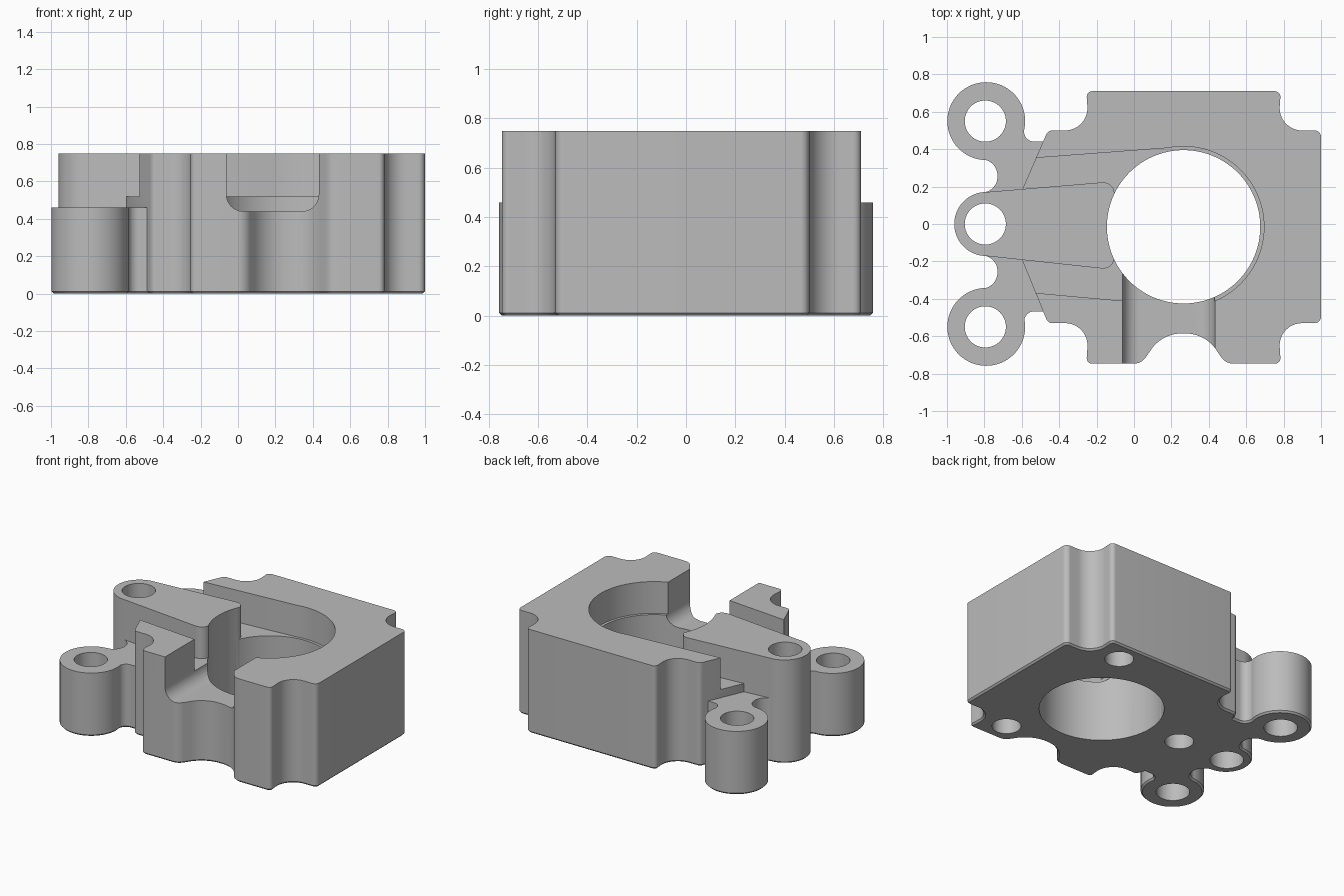
import bpy, bmesh, math
from mathutils import Vector, Matrix

if "Cube" in bpy.data.objects:
    bpy.data.objects.remove(bpy.data.objects["Cube"])

metal = bpy.data.materials.new("light grey metal")
metal.use_nodes = True
grey = (0.5, 0.5, 0.5, 1)
metal.diffuse_color = grey
metal.node_tree.nodes["Principled BSDF"].inputs["Base Color"].default_value = grey

TOP, WEB_TOP, FLOOR, CHAMFER = 0.75, 0.46, 0.52, 0.012
BORE = (0.265, -0.015)


def rounded(corners):
    """Closed outline from (x, y, fillet radius) corners."""
    out, n = [], len(corners)
    for i, (x, y, r) in enumerate(corners):
        p = Vector((x, y))
        if not r:
            out.append(p)
            continue
        a = (Vector(corners[i - 1][:2]) - p).normalized()
        b = (Vector(corners[(i + 1) % n][:2]) - p).normalized()
        half = a.angle(b) / 2
        centre = p + (a + b).normalized() * (r / math.sin(half))
        t = r / math.tan(half)
        start, end = p + a * t - centre, p + b * t - centre
        sweep = end.angle_signed(start)
        for k in range(13):
            out.append(centre + Matrix.Rotation(sweep * k / 12, 2) @ start)
    return out


def circle(cx, cy, r, n=96):
    return [Vector((cx + r * math.cos(2 * math.pi * i / n),
                    cy + r * math.sin(2 * math.pi * i / n))) for i in range(n)]


def prism(name, outline, z0, z1, chamfer=0):
    """Extrude an outline, optionally chamfering its bottom rim."""
    bm = bmesh.new()
    base = bm.faces.new([bm.verts.new((p.x, p.y, z0 + chamfer)) for p in outline])
    bm.normal_update()
    if base.normal.z > 0:
        base.normal_flip()
    ext = bmesh.ops.extrude_face_region(bm, geom=[base], use_keep_orig=True)
    for v in (g for g in ext["geom"] if isinstance(g, bmesh.types.BMVert)):
        v.co.z = z1
    bmesh.ops.recalc_face_normals(bm, faces=bm.faces)
    if chamfer:
        bm.normal_update()
        low = min(bm.faces, key=lambda f: f.calc_center_median().z)
        bmesh.ops.inset_individual(bm, faces=[low], thickness=chamfer,
                                   depth=chamfer, use_even_offset=True)
    mesh = bpy.data.meshes.new(name)
    bm.to_mesh(mesh)
    bm.free()
    obj = bpy.data.objects.new(name, mesh)
    bpy.context.collection.objects.link(obj)
    mesh.materials.append(metal)
    return obj


def combine(target, tool, operation):
    """Apply a boolean and discard the tool."""
    mod = target.modifiers.new("boolean", "BOOLEAN")
    mod.object, mod.operation, mod.solver = tool, operation, "EXACT"
    bpy.context.view_layer.update()
    deps = bpy.context.evaluated_depsgraph_get()
    mesh = bpy.data.meshes.new_from_object(target.evaluated_get(deps))
    target.modifiers.clear()
    target.data = mesh
    bpy.data.objects.remove(tool)


# Main block with corner scallops and the front hollow
housing = prism("housing", rounded([
    (0.04, -0.747, 0.08), (0.15, -0.585, 0.2), (0.38, -0.585, 0.2), (0.49, -0.747, 0.08),
    (0.785, -0.747, 0.03), (0.77, -0.53, 0.12), (1, -0.53, 0.035),
    (1, 0.5, 0.035), (0.77, 0.5, 0.12), (0.785, 0.71, 0.03),
    (-0.255, 0.71, 0.03), (-0.24, 0.5, 0.12), (-0.46, 0.5, 0.035), (-0.595, 0.19, 0),
    (-0.595, -0.2, 0), (-0.46, -0.53, 0.035), (-0.24, -0.53, 0.12), (-0.255, -0.747, 0.03),
]), 0, TOP, CHAMFER)

# Round recess with a tapered slot opening to the right-hand lugs
recess = prism("recess", circle(*BORE, 0.43), FLOOR, 1)
slot = prism("slot", rounded([(-0.9, 0.325, 0), (0.265, 0.413, 0),
                              (0.265, -0.44, 0), (-0.9, -0.335, 0)]), FLOOR, 1)
combine(housing, recess, "DIFFERENCE")
combine(housing, slot, "DIFFERENCE")

# Round-bottomed window through the front wall
window = prism("window", rounded([(-0.062, 0.44, 0.09), (0.432, 0.44, 0.09),
                                  (0.432, 1, 0), (-0.062, 1, 0)]), 0.2, 1)
window.data.transform(Matrix.Rotation(math.pi / 2, 4, "X"))
combine(housing, window, "DIFFERENCE")

# Tall wedge arm with its end boss
arm = prism("arm", rounded([(-0.8, 0.17, 0), (-0.105, 0.228, 0.06),
                            (-0.105, -0.245, 0.06), (-0.8, -0.17, 0)]), 0, TOP, CHAMFER)
combine(housing, arm, "UNION")
combine(housing, prism("arm_boss", circle(-0.79, 0, 0.171), 0, TOP, CHAMFER), "UNION")

# Low outer lugs, joined to the arm and block by scalloped webs
for side, gap in ((1, 0.44), (-1, 0.467)):
    web = prism("web", rounded([(x, y * side, r) for x, y, r in (
        (-0.7, 0.58, 0), (-0.588, 0.55, 0), (-0.588, gap, 0.055), (-0.44, gap, 0),
        (-0.4, 0.1, 0), (-0.8, 0.1, 0), (-0.82, 0.168, 0),
        (-0.73, 0.168, 0.085), (-0.73, 0.345, 0.085), (-0.82, 0.345, 0), (-0.85, 0.5, 0))]),
        0, WEB_TOP, CHAMFER)
    combine(housing, web, "UNION")
    lug = prism("lug", circle(-0.79, 0.55 * side, 0.208), 0, WEB_TOP, CHAMFER)
    combine(housing, lug, "UNION")

# Main bore and lug holes
combine(housing, prism("bore", circle(*BORE, 0.41), -1, 1), "DIFFERENCE")
for y in (-0.55, 0, 0.55):
    combine(housing, prism("lug_hole", circle(-0.795, y, 0.11, 64), -1, 1), "DIFFERENCE")

# Blind fixing holes spaced evenly round the bore, from below
for k in range(3):
    a = math.pi / 3 + k * math.tau / 3
    hole = circle(BORE[0] + 0.665 * math.cos(a), BORE[1] + 0.665 * math.sin(a), 0.095, 64)
    combine(housing, prism("fixing_hole", hole, -1, 0.38), "DIFFERENCE")

bpy.ops.object.select_all(action="DESELECT")
housing.select_set(True)
bpy.context.view_layer.objects.active = housing
bpy.ops.object.shade_smooth_by_angle(angle=math.radians(30))
